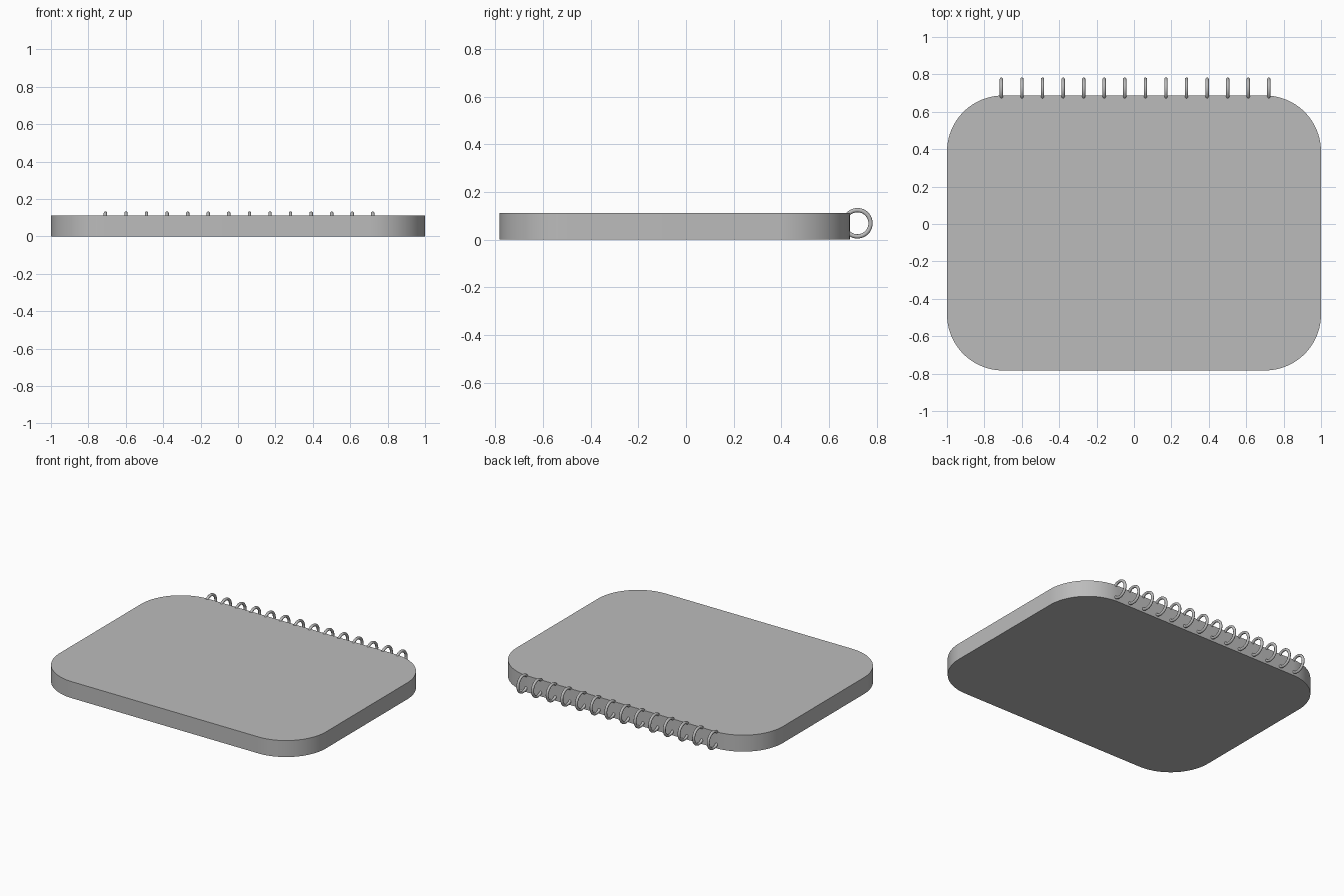
import bpy
import bmesh
import math
from mathutils import Vector

cube = bpy.data.objects.get("Cube")
if cube:
    bpy.data.objects.remove(cube, do_unlink=True)

grey = bpy.data.materials.new("plain_grey")
grey.use_nodes = True
colour = (0.5, 0.5, 0.5, 1)
grey.diffuse_color = colour
grey.node_tree.nodes["Principled BSDF"].inputs["Base Color"].default_value = colour

WIDTH, FRONT, BACK, HEIGHT, CORNER = 1.0, -0.783, 0.687, 0.112, 0.3
CORNER_STEPS = 24


def shade(obj):
    obj.data.materials.append(grey)
    bpy.ops.object.select_all(action="DESELECT")
    obj.select_set(True)
    bpy.context.view_layer.objects.active = obj
    bpy.ops.object.shade_smooth_by_angle(angle=math.radians(30))


# Pad: rounded rectangle pushed up to its thickness
def make_pad():
    bm = bmesh.new()
    centres = [(WIDTH - CORNER, BACK - CORNER), (CORNER - WIDTH, BACK - CORNER),
               (CORNER - WIDTH, FRONT + CORNER), (WIDTH - CORNER, FRONT + CORNER)]
    outline = []
    for quarter, (cx, cy) in enumerate(centres):
        for step in range(CORNER_STEPS + 1):
            a = (quarter + step / CORNER_STEPS) * math.pi / 2
            outline.append(bm.verts.new((cx + CORNER * math.cos(a),
                                         cy + CORNER * math.sin(a), 0)))
    base = bm.faces.new(outline)
    top = bmesh.ops.extrude_face_region(bm, geom=[base], use_keep_orig=True)
    verts = [g for g in top["geom"] if isinstance(g, bmesh.types.BMVert)]
    bmesh.ops.translate(bm, verts=verts, vec=Vector((0, 0, HEIGHT)))
    bmesh.ops.recalc_face_normals(bm, faces=bm.faces)
    mesh = bpy.data.meshes.new("notepad_body")
    bm.to_mesh(mesh)
    bm.free()
    obj = bpy.data.objects.new("notepad_body", mesh)
    bpy.context.collection.objects.link(obj)
    shade(obj)


make_pad()

# Binding rings: a row of upright loops through the back edge
for i in range(14):
    bpy.ops.mesh.primitive_torus_add(
        major_radius=0.055, minor_radius=0.009,
        major_segments=40, minor_segments=14,
        location=(-0.709 + 0.11 * i, 0.719, 0.069),
        rotation=(0, math.pi / 2, 0))
    ring = bpy.context.object
    ring.name = f"binding_ring_{i + 1}"
    shade(ring)
